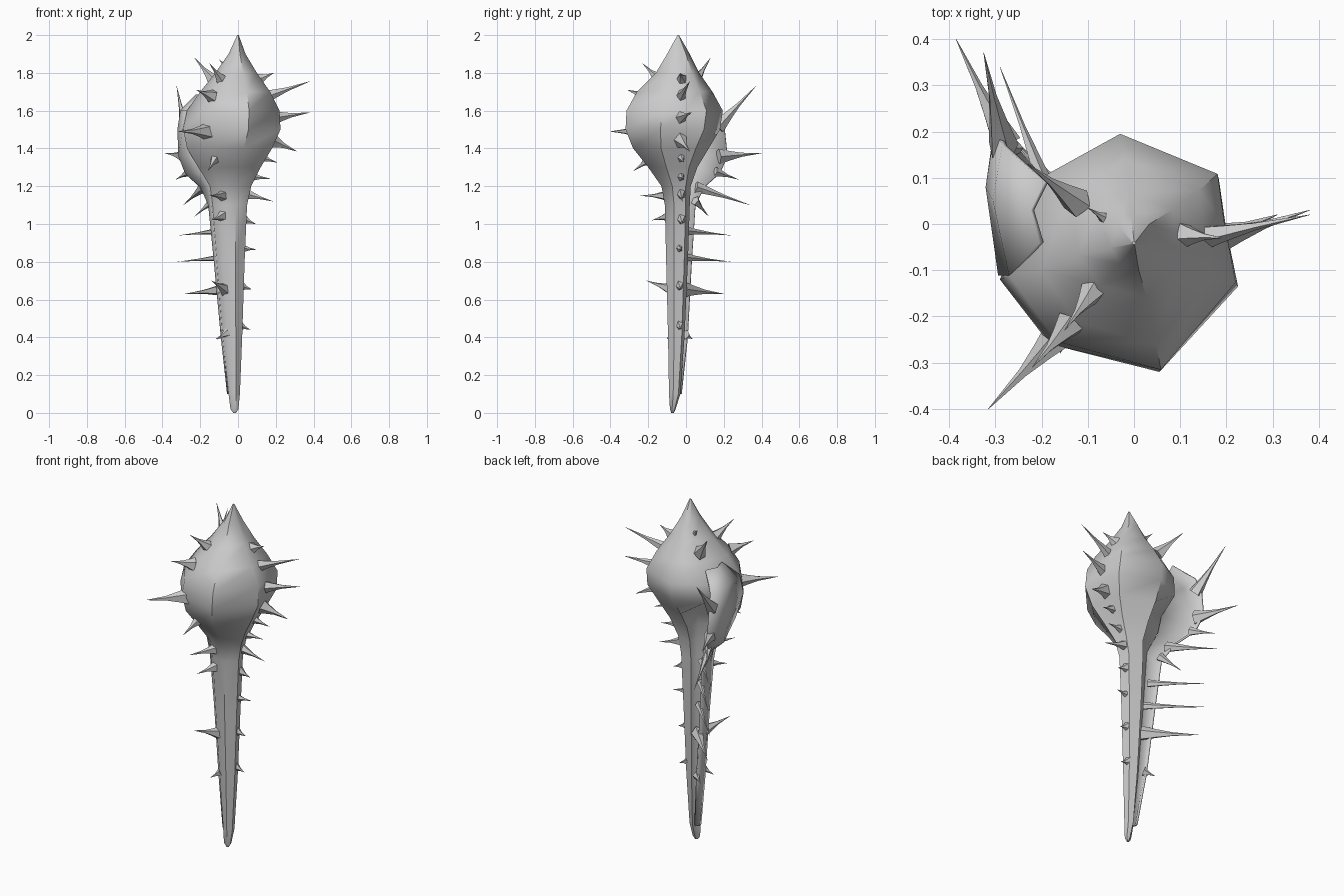
import bpy, bmesh, math
from mathutils import Vector

def make(name, verts, faces, angle=40):
    me = bpy.data.meshes.new(name)
    me.from_pydata(verts, [], faces)
    bm = bmesh.new()
    bm.from_mesh(me)
    bmesh.ops.recalc_face_normals(bm, faces=bm.faces)
    bm.to_mesh(me)
    bm.free()
    ob = bpy.data.objects.new(name, me)
    bpy.context.collection.objects.link(ob)
    bpy.ops.object.select_all(action='DESELECT')
    ob.select_set(True)
    bpy.context.view_layer.objects.active = ob
    bpy.ops.object.shade_smooth_by_angle(angle=math.radians(angle))
    return ob

def loft(rows, closed):
    n = len(rows[0])
    verts = [p for r in rows for p in r]
    faces = []
    for i in range(len(rows) - 1):
        for j in range(n if closed else n - 1):
            k = (j + 1) % n
            faces.append((i*n+j, i*n+k, i*n+n+k, i*n+n+j))
    if closed:
        faces += [tuple(range(n)), tuple(range((len(rows)-1)*n, len(rows)*n))]
    return verts, faces

# body: faceted whorl section stretched to (z, xmin, xmax, ymin, ymax)
levels = [(2.0, -.004, .004, -.045, -.037), (1.9, -.05, .04, -.10, .02),
          (1.8, -.12, .10, -.16, .07), (1.7, -.20, .17, -.26, .14),
          (1.6, -.27, .22, -.315, .195), (1.5, -.29, .225, -.32, .18),
          (1.4, -.27, .18, -.28, .12), (1.3, -.21, .12, -.20, .06),
          (1.2, -.15, .07, -.13, .025), (1.1, -.135, .048, -.112, .02),
          (.8, -.112, .035, -.105, .01), (.4, -.08, .022, -.095, -.008),
          (.1, -.05, .01, -.09, -.03), (.02, -.04, .002, -.085, -.055), (0, -.025, -.01, -.078, -.065)]
section = [(.49, 1), (.92, .83), (.95, .62), (1, .37), (.67, 0), (.21, .12), (0, .40)]
rows = []
for z, x0, x1, y0, y1 in levels:
    inner = (.17, .83) if z > 1.45 else (.42, .72)
    rows.append([(x0 + u*(x1-x0), y0 + v*(y1-y0), z) for u, v in section + [inner]])
make("shell_body", *loft(rows, True), 50)

# outer lip sweeping back along the opening and down the canal
lip = [(1.68, -.20, -.04, -.22, .03, -.19, .09), (1.6, -.265, -.11, -.30, .05, -.28, .17),
       (1.5, -.288, -.11, -.315, .08, -.295, .205), (1.36, -.25, -.10, -.31, .08, -.295, .22),
       (1.27, -.19, -.09, -.275, .05, -.27, .18), (1.2, -.148, -.07, -.195, .03, -.20, .10),
       (1.1, -.134, -.06, -.152, 0, -.145, .05), (.8, -.11, -.055, -.122, -.01, -.115, .03),
       (.4, -.078, -.06, -.085, -.02, -.075, .008), (.1, -.048, -.065, -.052, -.045, -.04, -.025)]
rows = [[(a, b, z), (c, d, z), (e, f, z)] for z, a, b, c, d, e, f in lip]
ob = make("outer_lip", *loft(rows, False), 50)
mod = ob.modifiers.new("thickness", 'SOLIDIFY')
mod.thickness = .012
mod.offset = 0

# spines: flared base, slim hooked tip
def spine(name, base, tip, r):
    b, t = Vector(base), Vector(tip)
    d = (t - b).normalized()
    side = d.cross(Vector((0, 0, 1))).normalized()
    up = side.cross(d)
    rings = []
    for f, s in ((-.2, 1.25), (.12, .75), (.45, .33), (1, .02)):
        c = b.lerp(t, f)
        rings.append([c + side*math.cos(a*math.tau/5)*r*s*.8 + up*math.sin(a*math.tau/5)*r*s
                      for a in range(5)])
    make(name, *loft(rings, True), 45)

# right rib: (base x, base z, tip x, tip y, tip z, radius)
for i, (bx, bz, tx, ty, tz, r) in enumerate([
        (.12, 1.77, .19, -.03, 1.80, .03), (.165, 1.68, .38, .02, 1.755, .033),
        (.205, 1.565, .38, .03, 1.59, .035), (.185, 1.44, .31, .02, 1.385, .042),
        (.13, 1.35, .21, -.01, 1.325, .025), (.085, 1.25, .17, -.01, 1.24, .022),
        (.06, 1.155, .185, -.02, 1.12, .026), (.04, 1.02, .095, -.02, 1.0, .025),
        (.03, .87, .10, -.02, .865, .022), (.02, .67, .07, -.03, .655, .03),
        (.015, .46, .065, -.03, .44, .025)]):
    spine(f"right_spine_{i}", (bx, -.025 if bz > .9 else -.035, bz), (tx, ty, tz), r)

# front left rib
for i, (b, t, r) in enumerate([
        ((-.10, -.16, 1.78), (-.15, -.23, 1.85), .028), ((-.15, -.23, 1.68), (-.22, -.31, 1.71), .033),
        ((-.18, -.26, 1.49), (-.315, -.40, 1.49), .042), ((-.125, -.20, 1.34), (-.16, -.28, 1.28), .03),
        ((-.09, -.12, 1.15), (-.15, -.24, 1.15), .026), ((-.09, -.10, 1.04), (-.14, -.18, 1.02), .028),
        ((-.08, -.095, .66), (-.14, -.21, .70), .03), ((-.065, -.08, .42), (-.11, -.10, .39), .022)]):
    spine(f"front_spine_{i}", b, t, r)

# lip edge and upper back rib
for i, (b, t, r) in enumerate([
        ((-.29, .20, 1.55), (-.325, .37, 1.73), .034), ((-.295, .21, 1.36), (-.385, .40, 1.375), .034),
        ((-.27, .175, 1.27), (-.33, .28, 1.235), .022), ((-.20, .10, 1.18), (-.29, .34, 1.10), .025),
        ((-.15, .06, 1.11), (-.23, .12, 1.04), .022), ((-.13, .04, .96), (-.31, .235, .94), .018),
        ((-.115, .03, .82), (-.32, .235, .80), .018), ((-.10, .02, .65), (-.28, .20, .63), .034),
        ((-.075, .005, .41), (-.12, .035, .39), .022),
        ((-.14, .06, 1.77), (-.23, .13, 1.88), .033), ((-.06, .01, 1.83), (-.10, .035, 1.87), .02)]):
    spine(f"lip_spine_{i}", b, t, r)
